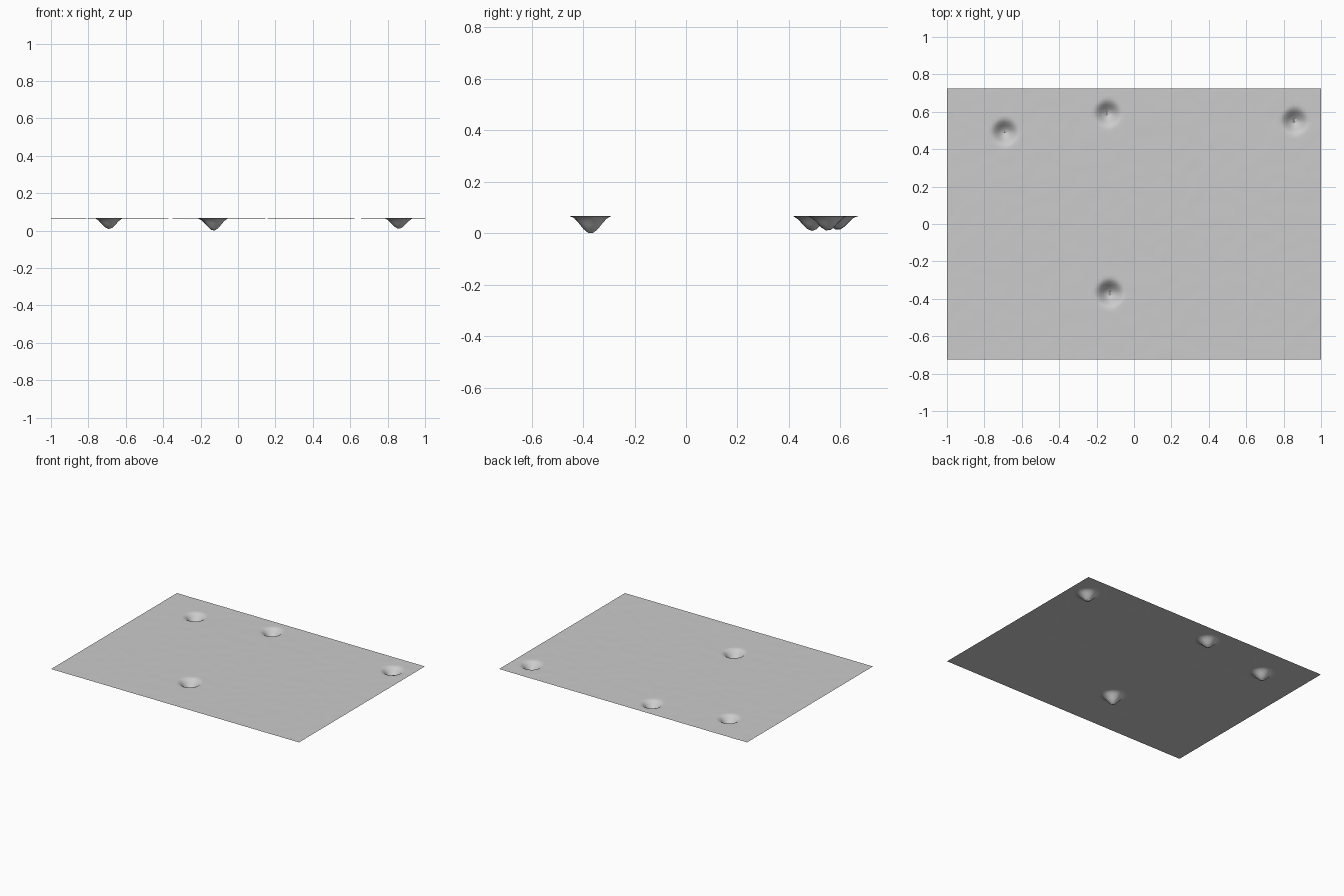
import bpy, bmesh, math
from mathutils import Vector, noise

if "Cube" in bpy.data.objects:
    bpy.data.objects.remove(bpy.data.objects["Cube"])

HALF_X, HALF_Y, TOP = 1.0, 0.725, 0.068
# pits: centre x, centre y, radius, depth
PITS = [(-0.69, 0.49, 0.08, 0.058),
        (-0.14, 0.59, 0.08, 0.055),
        (0.86, 0.55, 0.08, 0.058),
        (-0.13, -0.37, 0.083, 0.068)]


def height(x, y):
    """Nearly flat ground with bell-shaped pits."""
    z = TOP + 0.0008 * noise.noise(Vector((x * 14, y * 14, 0)))
    for px, py, r, depth in PITS:
        d = math.hypot(x - px, y - py)
        if d < r:
            z -= depth * 0.5 * (1 + math.cos(math.pi * d / r))
    return z


# ground sheet
bm = bmesh.new()
bmesh.ops.create_grid(bm, x_segments=110, y_segments=80, size=1)
for v in bm.verts:
    v.co.y *= HALF_Y
    v.co.x *= HALF_X
    v.co.z = height(v.co.x, v.co.y)
low = min(v.co.z for v in bm.verts)
for v in bm.verts:
    v.co.z -= low
bmesh.ops.triangulate(bm, faces=bm.faces[:])
mesh = bpy.data.meshes.new("pitted_ground")
bm.to_mesh(mesh)
bm.free()

grey = bpy.data.materials.new("light grey")
grey.diffuse_color = (0.6, 0.6, 0.6, 1)
grey.use_nodes = True
grey.node_tree.nodes["Principled BSDF"].inputs["Base Color"].default_value = grey.diffuse_color
mesh.materials.append(grey)

ground = bpy.data.objects.new("pitted_ground", mesh)
bpy.context.collection.objects.link(ground)
bpy.context.view_layer.objects.active = ground
ground.select_set(True)
bpy.ops.object.shade_smooth_by_angle(angle=math.radians(30))
